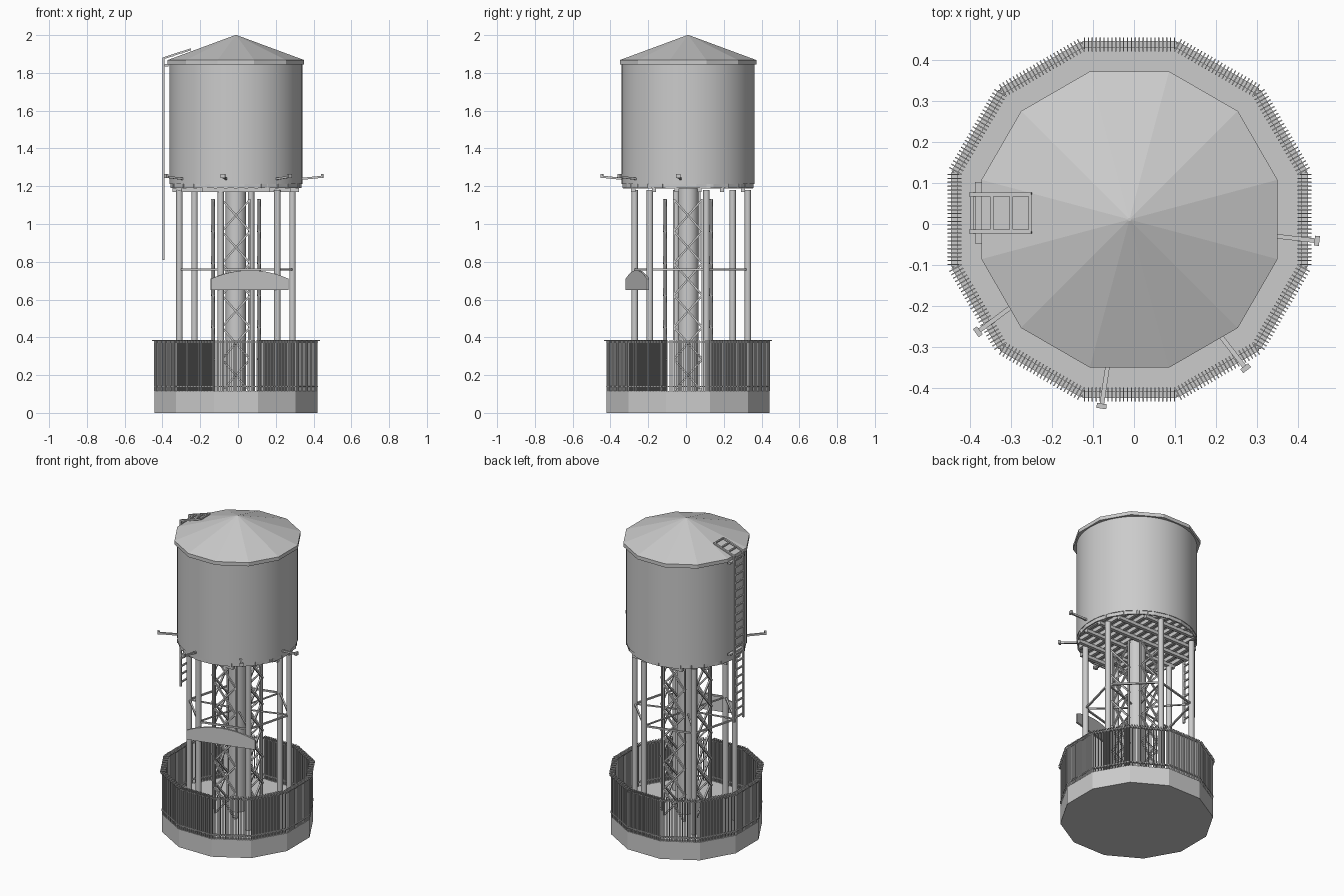
import bpy, bmesh
from math import cos, sin, pi, radians, tan
from mathutils import Vector, Matrix

if "Cube" in bpy.data.objects:
    bpy.data.objects.remove(bpy.data.objects["Cube"])

C = Vector((-0.011, 0.011, 0))         # tower axis
LEGS = Vector((0, 0.017, 0))           # leg ring sits slightly towards the back


def polar(r, deg, z):
    return C + Vector((r * cos(radians(deg)), r * sin(radians(deg)), z))


def finish(name, bm, smooth=False):
    bmesh.ops.recalc_face_normals(bm, faces=bm.faces)
    me = bpy.data.meshes.new(name)
    bm.to_mesh(me)
    bm.free()
    ob = bpy.data.objects.new(name, me)
    bpy.context.collection.objects.link(ob)
    if smooth:
        bpy.ops.object.select_all(action='DESELECT')
        ob.select_set(True)
        bpy.context.view_layer.objects.active = ob
        bpy.ops.object.shade_smooth_by_angle(angle=radians(35))
    return ob


def box(bm, centre, size, deg=0):
    m = (Matrix.Translation(centre) @ Matrix.Rotation(radians(deg), 4, 'Z')
         @ Matrix.Diagonal((*size, 1)))
    bmesh.ops.create_cube(bm, size=1, matrix=m)


def bar(bm, a, b, w):
    """Square bar between two points."""
    a, b = Vector(a), Vector(b)
    d = b - a
    m = (Matrix.Translation((a + b) / 2) @ d.to_track_quat('Z', 'Y').to_matrix().to_4x4()
         @ Matrix.Diagonal((w, w, d.length, 1)))
    bmesh.ops.create_cube(bm, size=1, matrix=m)


def cone(bm, r1, r2, z1, z2, n, deg=0, at=C):
    m = Matrix.Translation((at.x, at.y, (z1 + z2) / 2)) @ Matrix.Rotation(radians(deg), 4, 'Z')
    bmesh.ops.create_cone(bm, cap_ends=True, segments=n, radius1=r1, radius2=r2,
                          depth=z2 - z1, matrix=m)


def rim(apothem):
    return apothem / cos(pi / 12)


# Twelve-sided foundation
bm = bmesh.new()
cone(bm, rim(0.432), rim(0.432), 0, 0.115, 12, 15)
finish("foundation", bm)

# Fence: deep pickets along every side, with rails
bm = bmesh.new()
PER_SIDE, AP = 24, 0.427
side = 2 * AP * tan(pi / 12)
for s in range(12):
    ang = s * 30
    mid = polar(AP, ang, 0)
    t = Vector((-sin(radians(ang)), cos(radians(ang)), 0))
    for i in range(PER_SIDE):
        p = mid + t * side * ((i + 0.5) / PER_SIDE - 0.5)
        box(bm, p + Vector((0, 0, 0.248)), (0.012, 0.003, 0.266), ang)
        box(bm, p + Vector((0, 0, 0.383)), (0.034, 0.003, 0.005), ang)
    for z in (0.14, 0.375):
        box(bm, mid + Vector((0, 0, z)), (0.016, side, 0.006), ang)
finish("fence", bm)

# Central riser pipe
bm = bmesh.new()
cone(bm, 0.054, 0.054, 0.115, 1.2, 32)
finish("riser_pipe", bm, True)

# Six outer legs
LEG_ANGLES = [15 + 60 * k for k in range(6)]
bm = bmesh.new()
for a in LEG_ANGLES:
    cone(bm, 0.017, 0.017, 0.115, 1.18, 16, at=polar(0.31, a, 0) + LEGS)
finish("outer_legs", bm, True)

# Horizontal ties between legs and in to the lattice
bm = bmesh.new()
for a in LEG_ANGLES:
    bar(bm, polar(0.31, a, 0.76) + LEGS, polar(0.31, a + 60, 0.76) + LEGS, 0.01)
    bar(bm, polar(0.31, a, 0.76) + LEGS, polar(0.05, a, 0.76), 0.008)
finish("leg_ties", bm)

# Four lattice panels around the riser
bm = bmesh.new()
BAYS, Z0, Z1 = 6, 0.115, 1.13
step = (Z1 - Z0) / BAYS
for k in range(4):
    rot = Matrix.Rotation(k * pi / 2, 3, 'Z')

    def at(u, z, d=0.122):
        return C + rot @ Vector((d, u, z))
    for u in (-0.075, 0.075):
        bar(bm, at(u, Z0), at(u, Z1), 0.01)
    for i in range(BAYS):
        za, zb = Z0 + i * step, Z0 + (i + 1) * step
        bar(bm, at(-0.075, za, 0.116), at(0.075, zb, 0.116), 0.01)
        bar(bm, at(0.075, za, 0.128), at(-0.075, zb, 0.128), 0.01)
finish("lattice_bracing", bm)

# Arched sign board fixed across two legs
bm = bmesh.new()
p0, p1 = Vector((-0.145, -0.308, 0)), Vector((0.265, -0.196, 0))
n = Vector((p1.y - p0.y, p0.x - p1.x, 0)).normalized() * 0.006
p0, p1 = p0 + n, p1 + n
N = 16
outline = [p0 + Vector((0, 0, 0.65)), p1 + Vector((0, 0, 0.65))]
for i in range(N, -1, -1):
    f = i / N
    outline.append(p0.lerp(p1, f) + Vector((0, 0, 0.71 + 0.045 * (1 - (2 * f - 1) ** 2))))
face = bm.faces.new([bm.verts.new(p - n) for p in outline])
ext = bmesh.ops.extrude_face_region(bm, geom=[face])
bmesh.ops.translate(bm, vec=2 * n, verts=[v for v in ext['geom'] if isinstance(v, bmesh.types.BMVert)])
finish("sign_board", bm)

# Platform joists, cross beams and rim under the tank
bm = bmesh.new()
for i in range(13):
    x = -0.324 + i * 0.054
    half = (0.345 ** 2 - x ** 2) ** 0.5
    box(bm, C + Vector((x, 0, 1.2)), (0.018, 2 * half, 0.024))
for y in (-0.29, -0.18, -0.06, 0.06, 0.18, 0.29):
    half = (0.34 ** 2 - y ** 2) ** 0.5
    box(bm, C + Vector((0, y, 1.18)), (2 * half, 0.022, 0.022))
for k in range(24):
    box(bm, polar(0.343, k * 15, 1.203), (0.008, 0.091, 0.026), k * 15)
finish("platform_beams", bm)

# Tank body
bm = bmesh.new()
cone(bm, 0.352, 0.352, 1.212, 1.86, 64)
finish("tank", bm, True)

# Twelve-sided roof with a shallow fascia
bm = bmesh.new()
cone(bm, rim(0.361), rim(0.361), 1.845, 1.868, 12, 15)
cone(bm, rim(0.361), 0.004, 1.868, 2.0, 12, 15)
finish("roof", bm)

# Outlet arms with T-shaped ends
bm = bmesh.new()
for a in (-6.5, -52, -98.5, -143.5):
    bar(bm, polar(0.34, a, 1.238), polar(0.46, a, 1.25), 0.011)
    box(bm, polar(0.46, a, 1.254), (0.012, 0.024, 0.02), a)
finish("outlet_arms", bm)

# Ladder up the left side and onto the roof
bm = bmesh.new()
LX, YA, YB = -0.395, -0.018, 0.072
for y in (YA, YB):
    bar(bm, (LX, y, 0.81), (LX, y, 1.88), 0.012)
    bar(bm, (LX - 0.004, y, 1.876), (-0.25, y, 1.925), 0.01)
for i in range(21):
    z = 0.835 + i * 0.051
    bar(bm, (LX, YA, z), (LX, YB, z), 0.009)
for f in (0.33, 0.66, 0.98):
    x, z = LX + 0.145 * f, 1.876 + 0.049 * f
    bar(bm, (x, YA, z), (x, YB, z), 0.009)
for z in (1.25, 1.84):
    box(bm, (-0.378, (YA + YB) / 2, z), (0.02, 0.15, 0.012))
finish("ladder", bm)
